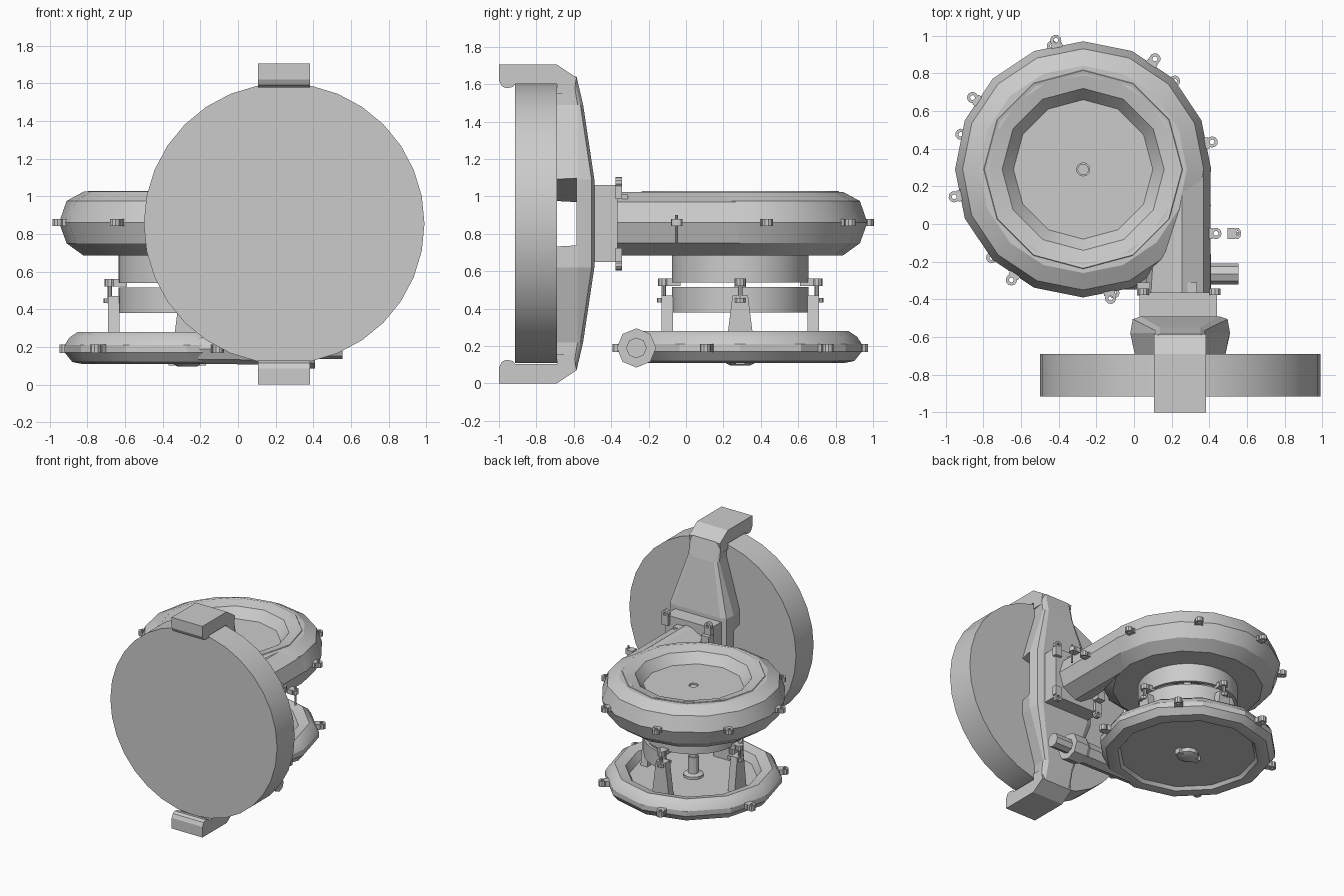
import bpy, bmesh
from math import sin, cos, pi, radians
from mathutils import Matrix, Vector

cube = bpy.data.objects.get("Cube")
if cube:
    bpy.data.objects.remove(cube)

grey = bpy.data.materials.new("plain grey")
grey.use_nodes = True
grey.diffuse_color = (0.6, 0.6, 0.6, 1)
grey.node_tree.nodes["Principled BSDF"].inputs["Base Color"].default_value = (0.6, 0.6, 0.6, 1)

CX, CY = -0.27, 0.29      # axis of the housing and dish
WX, WZ = 0.245, 0.855     # axis of the big disc


def finish(name, bm, smooth=28):
    bmesh.ops.remove_doubles(bm, verts=bm.verts, dist=1e-5)
    bmesh.ops.recalc_face_normals(bm, faces=bm.faces)
    mesh = bpy.data.meshes.new(name)
    bm.to_mesh(mesh)
    bm.free()
    mesh.materials.append(grey)
    if smooth:
        for p in mesh.polygons:
            p.use_smooth = True
        mesh.set_sharp_from_angle(angle=radians(smooth))
    ob = bpy.data.objects.new(name, mesh)
    bpy.context.collection.objects.link(ob)
    return ob


def add_loft(bm, rings, caps=True, loop=False):
    """Skin matching rings of points."""
    vs = [[bm.verts.new(p) for p in r] for r in rings]
    pairs = list(zip(vs, vs[1:])) + ([(vs[-1], vs[0])] if loop else [])
    for a, b in pairs:
        for i in range(len(a)):
            j = (i + 1) % len(a)
            bm.faces.new((a[i], a[j], b[j], b[i]))
    if caps and not loop:
        bm.faces.new(vs[0][::-1])
        bm.faces.new(vs[-1])


def add_lathe(bm, profile, n, at, axis="Z", caps=True, loop=False):
    """Spin (radius, height) pairs about an axis through a point."""
    def place(r, h, t):
        u, v = r * cos(t), r * sin(t)
        return Vector(at) + Vector({"Z": (u, v, h), "Y": (u, h, v), "X": (h, u, v)}[axis])
    rings = [[place(r, h, 2 * pi * i / n) for i in range(n)] for r, h in profile]
    add_loft(bm, rings, caps, loop)


def lathe(name, profile, n, at, axis="Z", caps=True, loop=False, smooth=28):
    bm = bmesh.new()
    add_lathe(bm, profile, n, at, axis, caps, loop)
    return finish(name, bm, smooth)


def loft(name, rings, smooth=0):
    bm = bmesh.new()
    add_loft(bm, rings)
    return finish(name, bm, smooth)


def box(name, lo, hi):
    return loft(name, [[(lo[0], lo[1], z), (hi[0], lo[1], z),
                        (hi[0], hi[1], z), (lo[0], hi[1], z)] for z in (lo[2], hi[2])])


def lug(name, matrix, h=0.018):
    """Eyelet tab: points along local +x, hole along local z."""
    bm = bmesh.new()
    add_lathe(bm, [(0.013, -h), (0.03, -h), (0.03, h), (0.013, h)], 10, (0, 0, 0), loop=True)
    add_loft(bm, [[(-0.09, -0.03, z), (-0.018, -0.03, z), (-0.018, 0.03, z), (-0.09, 0.03, z)]
                  for z in (-h, h)])
    bm.transform(matrix)
    return finish(name, bm)


def around(angle, radius, z):
    a = radians(angle)
    return (Matrix.Translation((CX + radius * cos(a), CY + radius * sin(a), z))
            @ Matrix.Rotation(a, 4, "Z"))


# Big upright disc
lathe("front_disc", [(0.745, -0.915), (0.745, -0.69)], 32, (WX, 0, WZ), "Y", smooth=30)

# Bracket spine behind the disc, wide in the middle
half = [(0.07, -0.585, 0.1375), (0.22, -0.55, 0.1375), (0.62, -0.49, 0.265)]
levels = half + [(2 * WZ - z, y, w) for z, y, w in reversed(half)]
rings = []
for z, back, w in levels:
    side = [(w * 0.91, -0.69), (w, min(-0.58, back - 0.02)), (w * 0.95, back - 0.015), (w * 0.78, back)]
    rings.append([(WX + x, y, z) for x, y in side] + [(WX - x, y, z) for x, y in reversed(side)])
spine = loft("bracket_spine", rings)

# Slanted slot through the spine
cutter = loft("slot_cutter", [[(-0.1, y, 0.59), (0.6, y, 0.76), (0.6, y, 1.12), (-0.1, y, 0.95)]
                              for y in (-0.72, -0.585)])
mod = spine.modifiers.new("slot", "BOOLEAN")
mod.object, mod.operation, mod.solver = cutter, "DIFFERENCE", "EXACT"
deps = bpy.context.evaluated_depsgraph_get()
cut_mesh = bpy.data.meshes.new_from_object(spine.evaluated_get(deps))
spine.modifiers.clear()
spine.data = cut_mesh
bpy.data.objects.remove(cutter)

# Hooks gripping the disc at top and bottom
hook = [(-1, 1.705), (-0.69, 1.705), (-0.585, 1.635), (-0.6, 1.55), (-0.69, 1.55),
        (-0.69, 1.6), (-0.915, 1.6), (-0.925, 1.585), (-0.96, 1.578), (-0.985, 1.59), (-1, 1.62)]
for name, flip in (("top_hook", False), ("bottom_hook", True)):
    loft(name, [[(x, y, 1.705 - z if flip else z) for y, z in hook]
                for x in (WX - 0.1375, WX + 0.1375)])

# Round upper housing with a recessed lid
lathe("upper_housing", [(0.5, 1.024), (0.55, 1.024), (0.64, 0.975), (0.68, 0.86), (0.64, 0.75),
                        (0.55, 0.685), (0.3, 0.685)], 16, (CX, CY, 0), caps=False)
lathe("housing_lid", [(0.53, 1.022), (0.525, 1.028), (0.43, 1.005), (0.37, 0.93), (0.035, 0.93),
                      (0.035, 0.91), (0.0001, 0.91)], 12, (CX, CY, 0), caps=False)

# Straight outlet duct leaving the housing
section = [(0.405, 0.86), (0.37, 0.97), (0.255, 1.024), (0.2, 1.015), (0.09, 0.95), (0.06, 0.86),
           (0.09, 0.76), (0.2, 0.69), (0.255, 0.685), (0.37, 0.75)]
loft("outlet_duct", [[(x - s * (x < 0.25), y, z) for x, z in section]
                     for y, s in ((0.29, -0.04), (-0.37, 0))])
box("outlet_collar", (0.03, -0.5, 0.65), (0.44, -0.365, 1.06))
for x in (0.05, 0.43):
    for z, up in ((1.06, 1), (0.65, -1)):
        m = Matrix.Translation((x, -0.36, z + up * 0.015))
        m = m @ Matrix.Rotation(-up * pi / 2, 4, "Y") @ Matrix.Rotation(pi / 2, 4, "X")
        lug("collar_lug", m)
for x in (0.05, 0.3):
    box("duct_clamp", (x - 0.035, -0.38, 0.93), (x + 0.035, -0.31, 1.01))
    box("duct_clamp", (x - 0.035, -0.38, 0.74), (x + 0.035, -0.31, 0.81))

# Eyelets round the housing, duct eyelet and its loose pin
for i in range(7):
    lug("housing_lug", around(12 + 45 * i, 0.7, 0.86))
lug("duct_lug", Matrix.Translation((0.435, -0.05, 0.86)))
lug("pin_eye", Matrix.Translation((0.55, -0.05, 0.86)) @ Matrix.Scale(0.6, 4, (1, 0, 0)))
lathe("pin", [(0.008, 0.75), (0.008, 0.9)], 8, (0.55, -0.05, 0))

# Neck under the housing and the open shell below it
lathe("neck", [(0.365, 0.7), (0.365, 0.54), (0.34, 0.54), (0.34, 0.7)], 32, (CX, CY, 0), loop=True)
arc = [radians(180 + 270 * i / 24) for i in range(25)]
wall = [(0.365, 0.38), (0.365, 0.515), (0.345, 0.515), (0.345, 0.38)]
loft("neck_shell", [[(CX + r * cos(a), CY + r * sin(a), z) for r, z in wall] for a in arc], 28)

# Four tapered legs with clamps
for i in range(4):
    m = around(90 * i, 0, 0)
    foot = [(0.36, 0.075, 0.2), (0.42, 0.075, 0.2), (0.42, -0.075, 0.2), (0.36, -0.075, 0.2)]
    head = [(x, y * 0.55, 0.47) for x, y, z in foot]
    loft("leg", [[m @ Vector(p) for p in r] for r in (foot, head)])
    lug("leg_lug", around(90 * i, 0.415, 0.445), 0.012)
    lug("neck_lug", around(90 * i, 0.41, 0.54), 0.02)
    lathe("leg_bolt", [(0.012, 0.43), (0.012, 0.56)], 8, m @ Vector((0.41, 0, 0)))

# Lower dish with raised rim, shaft and underside boss
lathe("lower_dish", [(0.0001, 0.2), (0.47, 0.2), (0.5, 0.26), (0.58, 0.28), (0.625, 0.25),
                     (0.65, 0.21), (0.65, 0.17), (0.61, 0.12), (0.56, 0.11), (0.52, 0.115),
                     (0.5, 0.14), (0.0001, 0.14)], 12, (CX, CY, 0), caps=False)
lathe("shaft", [(0.075, 0.19), (0.075, 0.22), (0.04, 0.23), (0.04, 0.36), (0.03, 0.36), (0.03, 0.92)],
      12, (CX, CY, 0))
lathe("underside_boss", [(0.08, 0.15), (0.08, 0.11), (0.05, 0.095)], 12, (CX, CY, 0))
box("underside_bar", (CX - 0.1, CY - 0.025, 0.1), (CX + 0.1, CY + 0.025, 0.145))
for i in range(6):
    lug("dish_lug", around(44 + 60 * i, 0.675, 0.19), 0.022)

# Lower inlet pipe
lathe("inlet_pipe", [(0.06, -0.3), (0.08, -0.2), (0.085, 0.26), (0.105, 0.3), (0.105, 0.41),
                     (0.055, 0.41), (0.055, 0.555)], 8, (0, -0.265, 0.19), "X", smooth=0)
